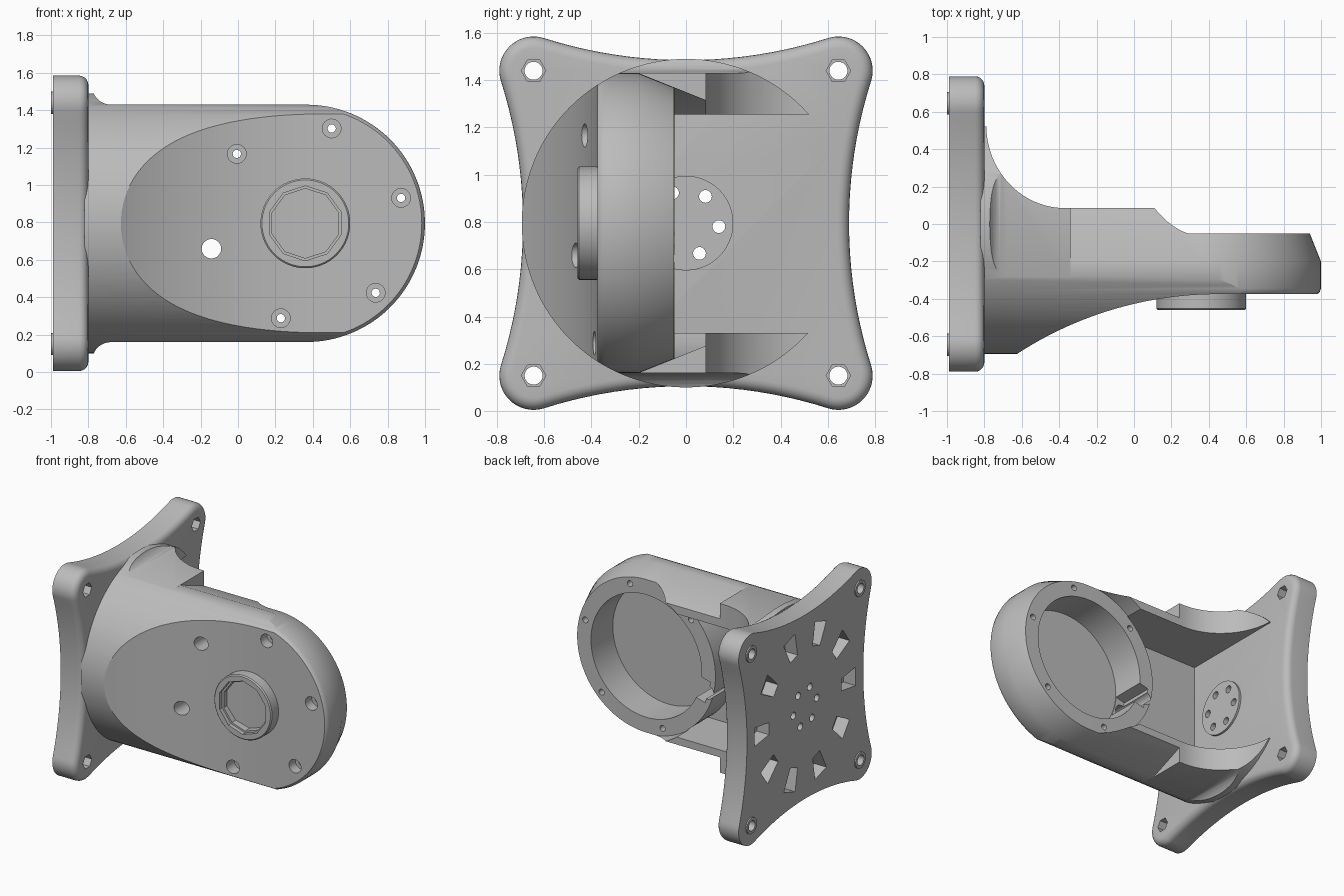
import bpy, bmesh
from math import sin, cos, pi, atan2, radians

cube = bpy.data.objects.get("Cube")
if cube:
    bpy.data.objects.remove(cube, do_unlink=True)

grey = bpy.data.materials.new("plain grey")
grey.use_nodes = True
grey.diffuse_color = (0.5, 0.5, 0.5, 1)
grey.node_tree.nodes["Principled BSDF"].inputs["Base Color"].default_value = (0.5, 0.5, 0.5, 1)

MID = 0.795          # height of the main axis
HUB = 0.365          # x of the round end of the arm
PLACE = {"x": lambda d, u, v: (d, u, v),
         "y": lambda d, u, v: (u, d, v),
         "z": lambda d, u, v: (u, v, d)}


def arc(cx, cy, r, a, b, n, ry=None):
    """Points on an arc from angle a to angle b."""
    ry = ry or r
    return [(cx + r * cos(a + (b - a) * i / n), cy + ry * sin(a + (b - a) * i / n))
            for i in range(n + 1)]


def circle(cx, cy, r, n=64):
    return arc(cx, cy, r, 0, 2 * pi, n)[:-1]


def loft(name, axis, layers, bevel_last=0):
    """Closed solid through equal outlines placed along an axis."""
    bm = bmesh.new()
    rings = [[bm.verts.new(PLACE[axis](d, u, v)) for u, v in pts] for d, pts in layers]
    bm.faces.new(rings[0])
    last = bm.faces.new(rings[-1])
    n = len(rings[0])
    for r0, r1 in zip(rings, rings[1:]):
        for i in range(n):
            j = (i + 1) % n
            bm.faces.new((r0[i], r0[j], r1[j], r1[i]))
    bmesh.ops.recalc_face_normals(bm, faces=bm.faces[:])
    if bevel_last:
        bmesh.ops.bevel(bm, geom=last.edges[:], offset=bevel_last, segments=5,
                        profile=0.5, affect="EDGES")
    me = bpy.data.meshes.new(name)
    bm.to_mesh(me)
    bm.free()
    me.materials.append(grey)
    ob = bpy.data.objects.new(name, me)
    bpy.context.scene.collection.objects.link(ob)
    return ob


def prism(name, axis, pts, lo, hi, bevel_last=0):
    return loft(name, axis, [(lo, pts), (hi, pts)], bevel_last)


def rect(u0, u1, v0, v1):
    return [(u0, v0), (u1, v0), (u1, v1), (u0, v1)]


def combine(ob, tool, mode="DIFFERENCE"):
    """Apply a boolean and remove the tool."""
    mod = ob.modifiers.new("bool", "BOOLEAN")
    mod.operation = mode
    mod.solver = "EXACT"
    mod.object = tool
    bpy.ops.object.select_all(action="DESELECT")
    bpy.context.view_layer.objects.active = ob
    ob.select_set(True)
    bpy.ops.object.modifier_apply(modifier=mod.name)
    bpy.data.objects.remove(tool, do_unlink=True)


def smooth(ob):
    bpy.ops.object.select_all(action="DESELECT")
    bpy.context.view_layer.objects.active = ob
    ob.select_set(True)
    bpy.ops.object.shade_smooth_by_angle(angle=radians(28))


# Mounting plate: four round ears joined by shallow concave sides
EAR, EAR_R, SIDE = 0.645, 0.145, 2.675
phi = atan2(EAR, SIDE - EAR)
side_r = SIDE - 0.69
outline = []
for k in range(4):
    quarter = arc(SIDE, 0, side_r, pi + phi, pi - phi, 20)[:-1]
    quarter += arc(EAR, EAR, EAR_R, -phi, pi / 2 + phi, 18)[:-1]
    c, s = cos(k * pi / 2), sin(k * pi / 2)
    outline += [(u * c - v * s, MID + u * s + v * c) for u, v in quarter]
plate = prism("mounting_plate", "x", outline, -0.99, -0.8, 0.05)
combine(plate, prism("disc", "x", circle(0, MID, 0.2), -0.85, -0.785), "UNION")

# Ear washers, bolt holes and hexagonal nut seats
for sy in (-1, 1):
    for sz in (-1, 1):
        y, z = sy * EAR, MID + sz * EAR
        combine(plate, prism("washer", "x", circle(y, z, 0.06, 32), -1.0, -0.97), "UNION")
        combine(plate, prism("bolt_hole", "x", circle(y, z, 0.038, 32), -1.1, -0.7))
        combine(plate, prism("nut_seat", "x", circle(y, z, 0.052, 6), -0.87, -0.7))

# Ring of small centre holes through the disc
for k in range(6):
    a = radians(-6 + 60 * k)
    combine(plate, prism("centre_hole", "x",
                         circle(0.14 * cos(a), MID + 0.14 * sin(a), 0.027, 24), -1.1, -0.7))

# Ring of tapered pockets in the outer face
for k in range(10):
    a = 2 * pi * k / 10
    corners = ((0.43, -0.045), (0.6, -0.07), (0.6, 0.07), (0.43, 0.045))
    pts = [(r * cos(a) - t * sin(a), MID + r * sin(a) + t * cos(a)) for r, t in corners]
    combine(plate, prism("pocket", "x", pts, -1.1, -0.89))
smooth(plate)

# Arm body: swept side profile trimmed by a cylinder along x
R_FRONT = 1.97
sweep = atan2(1.07, R_FRONT - 0.315)
profile = [(-0.82, -0.72), (-0.72, -0.72)]
profile += arc(0.45, -0.375 - R_FRONT, R_FRONT, pi / 2 + sweep * 1.06, pi / 2, 32)
profile += [(1.1, -0.375), (1.1, -0.05)]
profile += arc(0.36, 0.2, 0.25, -pi / 2, -pi / 2 - 1.08, 12)
profile += [(0.12, 0.085)]
profile += arc(-0.37, 0.53, 0.42, -pi / 2, -pi, 20, 0.445)
profile += [(-0.79, 0.72), (-0.82, 0.72)]
body = prism("arm_body", "z", profile, -0.1, 1.7)
combine(body, prism("barrel", "x", circle(0, MID, 0.695, 128), -0.9, 1.2), "INTERSECT")


# Arm silhouette: rounded end with a tapered back, and a flared root
def stadium(inset):
    h = 0.6345 - inset
    return [(-0.5, MID - h)] + arc(HUB, MID, h, -pi / 2, pi / 2, 64) + [(-0.5, MID + h)]


silhouette = loft("silhouette", "y", [(-0.9, stadium(0.022)), (-0.38, stadium(0.022)),
                                      (-0.365, stadium(0.007)), (-0.345, stadium(0)),
                                      (-0.2, stadium(0)), (0.15, stadium(0.14))])
upper = [(-0.34, 0.635)] + arc(-0.68, 0.735, 0.1, -pi / 2, -pi, 8) + [(-0.9, 0.75)]
root = [(x, MID + h) for x, h in upper] + [(x, MID - h) for x, h in reversed(upper)]
combine(silhouette, prism("root", "y", root, -0.95, 0.9), "UNION")
combine(body, silhouette, "INTERSECT")

# Open slot between plate and hub, stopping at the hub ring
slot = prism("slot", "z", rect(-0.95, 0.06, -0.3, 0.9), 0.33, 1.255)
combine(slot, prism("ring", "y", circle(HUB, MID, 0.575, 96), -0.6, 1.0))
combine(body, slot)

# Round motor pocket with stepped rim
combine(body, prism("rim", "y", circle(HUB, MID, 0.58, 96), -0.0495, 0.5))
combine(body, prism("well", "y", circle(HUB, MID, 0.46, 96), -0.31, 0.5))

# Screw holes around the hub; one is a wide cable hole with a channel
for k in range(6):
    a = radians(15 + 60 * k)
    x, z = HUB + 0.525 * cos(a), MID + 0.525 * sin(a)
    if k == 3:
        combine(body, prism("cable_hole", "y", circle(x, z, 0.052, 32), -0.8, 0.3))
        corners = ((0.4, -0.085), (0.53, -0.085), (0.53, 0.085), (0.4, 0.085))
        pts = [(HUB + r * cos(a) - t * sin(a), MID + r * sin(a) + t * cos(a))
               for r, t in corners]
        combine(body, prism("channel", "y", pts, -0.305, 0.3))
    else:
        combine(body, prism("screw_hole", "y", circle(x, z, 0.022, 24), -0.8, 0.3))
        combine(body, prism("screw_seat", "y", circle(x, z, 0.05, 32), -0.8, -0.3))
smooth(body)

# Front boss with a ten-sided socket
boss = loft("front_boss", "y", [(-0.46, circle(HUB - 0.005, MID, 0.232)),
                                (-0.452, circle(HUB - 0.005, MID, 0.24)),
                                (-0.35, circle(HUB - 0.005, MID, 0.24))])
for r, depth in ((0.2, -0.43), (0.186, -0.372)):
    combine(boss, prism("socket", "y", arc(HUB - 0.005, MID, r, pi / 10, 2.1 * pi, 10)[:-1],
                        -0.6, depth))
smooth(boss)
